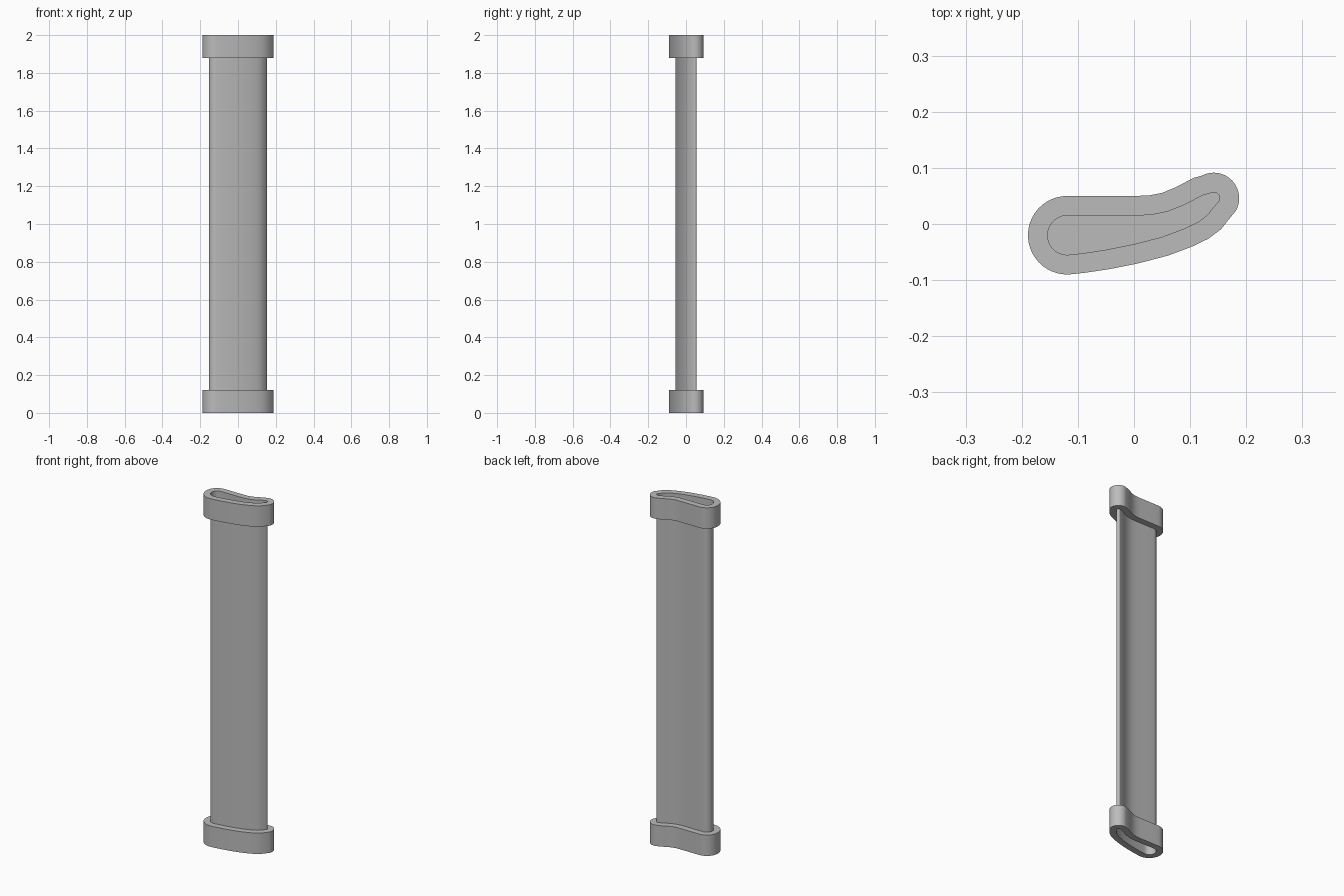
import bpy
import bmesh
from math import sin, cos, radians
from mathutils import Vector

cube = bpy.data.objects.get("Cube")
if cube:
    bpy.data.objects.remove(cube, do_unlink=True)

grey = bpy.data.materials.new("plain_grey")
grey.use_nodes = True
grey.diffuse_color = (0.5, 0.5, 0.5, 1)
grey.node_tree.nodes["Principled BSDF"].inputs["Base Color"].default_value = (0.5, 0.5, 0.5, 1)

# Curved blade section: the two long sides between the round ends
LOWER = [(-0.09, -0.052), (-0.05, -0.046), (0, -0.036), (0.05, -0.023),
         (0.09, -0.008), (0.115, 0.004), (0.131, 0.016), (0.14, 0.028)]
UPPER = [(0.122, 0.051), (0.105, 0.042), (0.085, 0.032), (0.06, 0.022),
         (0.03, 0.016), (0, 0.015), (-0.06, 0.015)]


def arc(cx, cy, r, start, end, steps):
    angles = [radians(start + (end - start) * i / steps) for i in range(steps + 1)]
    return [Vector((cx + r * cos(a), cy + r * sin(a))) for a in angles]


def offset_side(points, distance):
    pts = [Vector(p) for p in points]
    result = []
    for i, p in enumerate(pts):
        t = (pts[min(i + 1, len(pts) - 1)] - pts[max(i - 1, 0)]).normalized()
        result.append(p + Vector((t.y, -t.x)) * distance)
    return result


def section(distance):
    """Counter-clockwise outline, grown outwards by the distance."""
    return (arc(-0.119, -0.02, 0.035 + distance, 90, 278, 24)
            + offset_side(LOWER, distance)
            + arc(0.142, 0.046, 0.0105 + distance, -30, 118, 16)
            + offset_side(UPPER, distance))


def finish(name, bm):
    bmesh.ops.recalc_face_normals(bm, faces=bm.faces)
    mesh = bpy.data.meshes.new(name)
    bm.to_mesh(mesh)
    bm.free()
    mesh.materials.append(grey)
    obj = bpy.data.objects.new(name, mesh)
    bpy.context.collection.objects.link(obj)
    bpy.ops.object.select_all(action="DESELECT")
    obj.select_set(True)
    bpy.context.view_layer.objects.active = obj
    bpy.ops.object.shade_smooth_by_angle(angle=radians(30))


def loop(bm, points, z):
    return [bm.verts.new((p.x, p.y, z)) for p in points]


def bridge(bm, a, b):
    for i in range(len(a)):
        j = (i + 1) % len(a)
        bm.faces.new((a[i], a[j], b[j], b[i]))


# Solid blade, ending inside both collars
def make_blade(z0, z1):
    bm = bmesh.new()
    low, high = loop(bm, section(0), z0), loop(bm, section(0), z1)
    bridge(bm, low, high)
    bm.faces.new(low)
    bm.faces.new(high)
    finish("blade", bm)


# Collar following the blade outline, open through the middle
def make_collar(name, z0, z1):
    bm = bmesh.new()
    inner, outer = section(0), section(0.035)
    rings = [loop(bm, outer, z0), loop(bm, outer, z1),
             loop(bm, inner, z1), loop(bm, inner, z0)]
    for i in range(4):
        bridge(bm, rings[i], rings[(i + 1) % 4])
    finish(name, bm)


make_blade(0.06, 1.94)
make_collar("bottom_collar", 0, 0.12)
make_collar("top_collar", 1.88, 2)
